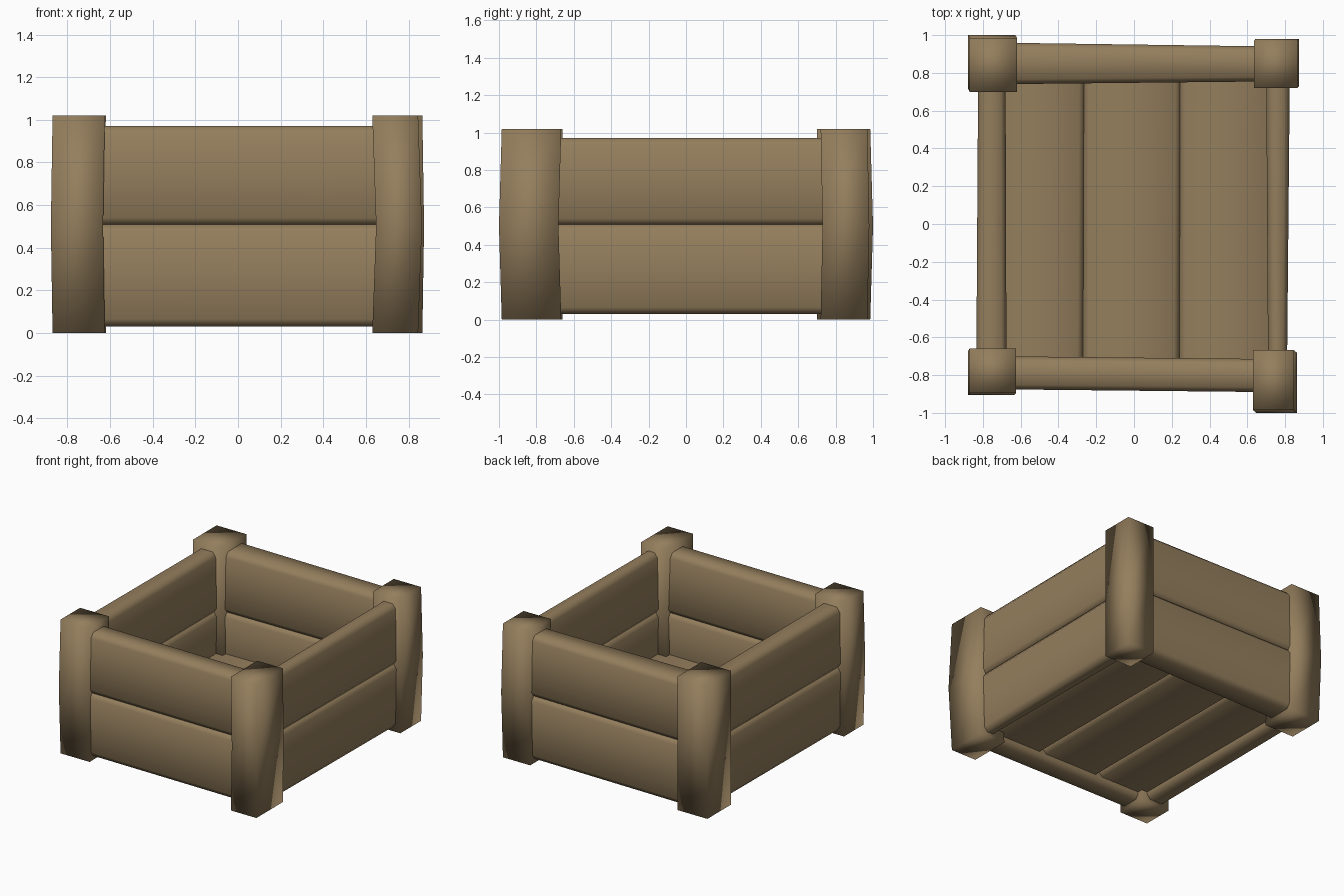
import bpy, bmesh, math

if "Cube" in bpy.data.objects:
    bpy.data.objects.remove(bpy.data.objects["Cube"])

wood = bpy.data.materials.new("brown wood")
wood.diffuse_color = (0.296, 0.209, 0.109, 1)
wood.use_nodes = True
wood.node_tree.nodes["Principled BSDF"].inputs["Base Color"].default_value = wood.diffuse_color


def loft(name, rings, smooth_angle):
    """Skin a list of matching rings, cap both ends and smooth."""
    bm = bmesh.new()
    loops = [[bm.verts.new(p) for p in ring] for ring in rings]
    n = len(loops[0])
    for a, b in zip(loops, loops[1:]):
        for i in range(n):
            j = (i + 1) % n
            bm.faces.new((a[i], a[j], b[j], b[i]))
    bm.faces.new(loops[0])
    bm.faces.new(loops[-1])
    bmesh.ops.recalc_face_normals(bm, faces=bm.faces)
    me = bpy.data.meshes.new(name)
    bm.to_mesh(me)
    bm.free()
    ob = bpy.data.objects.new(name, me)
    bpy.context.collection.objects.link(ob)
    me.materials.append(wood)
    bpy.ops.object.select_all(action='DESELECT')
    ob.select_set(True)
    bpy.context.view_layer.objects.active = ob
    bpy.ops.object.shade_smooth_by_angle(angle=math.radians(smooth_angle))


def octagon(a0, a1, z0, z1, ca, cz):
    """Rectangle with cut corners, in (across, height)."""
    return [(a0 + ca, z0), (a1 - ca, z0), (a1, z0 + cz), (a1, z1 - cz),
            (a1 - ca, z1), (a0 + ca, z1), (a0, z1 - cz), (a0, z0 + cz)]


def plank(name, axis, ends, z0, z1, ca, cz):
    """Chamfered plank; each end is (position along axis, across min, across max)."""
    rings = []
    for pos, a0, a1 in ends:
        prof = octagon(a0, a1, z0, z1, ca, cz)
        rings.append([(pos, a, z) if axis == 'x' else (a, pos, z) for a, z in prof])
    loft(name, rings, 60)


# Corner posts: footprint at both ends, plus the outward bow at mid height
posts = {
    "front_left_post": (-0.87, -0.625, -0.895, -0.66, -0.008, -0.01),
    "front_right_post": (0.63, 0.845, -0.985, -0.667, 0.018, -0.015),
    "back_right_post": (0.635, 0.865, 0.72, 0.97, 0.008, 0.01),
    "back_left_post": (-0.87, -0.62, 0.70, 0.985, -0.008, 0.015),
}
for name, (x0, x1, y0, y1, sx, sy) in posts.items():
    rings = []
    for z, k in ((0, 0), (0.5, 1), (1.02, 0)):
        dx, dy = sx * k, sy * k
        rings.append([(x0 + dx, y0 + dy, z), (x1 + dx, y0 + dy, z),
                      (x1 + dx, y1 + dy, z), (x0 + dx, y1 + dy, z)])
    loft(name, rings, 180)

# Wall planks, two per side
walls = {
    "front": ('x', ((-0.72, -0.875, -0.70), (0.72, -0.89, -0.715))),
    "back": ('x', ((-0.72, 0.74, 0.96), (0.72, 0.755, 0.94))),
    "left": ('y', ((-0.78, -0.835, -0.675), (0.8, -0.825, -0.68))),
    "right": ('y', ((-0.78, 0.71, 0.81), (0.8, 0.70, 0.825))),
}
for side, (axis, ends) in walls.items():
    plank(side + "_lower_plank", axis, ends, 0.03, 0.51, 0.025, 0.035)
    plank(side + "_upper_plank", axis, ends, 0.505, 0.97, 0.025, 0.035)

# Floor planks
for name, x0, x1 in (("left", -0.72, -0.27), ("middle", -0.27, 0.24), ("right", 0.24, 0.74)):
    plank(name + "_floor_plank", 'y', ((-0.76, x0, x1), (0.8, x0, x1 + 0.01)),
          0.08, 0.2, 0.03, 0.03)
